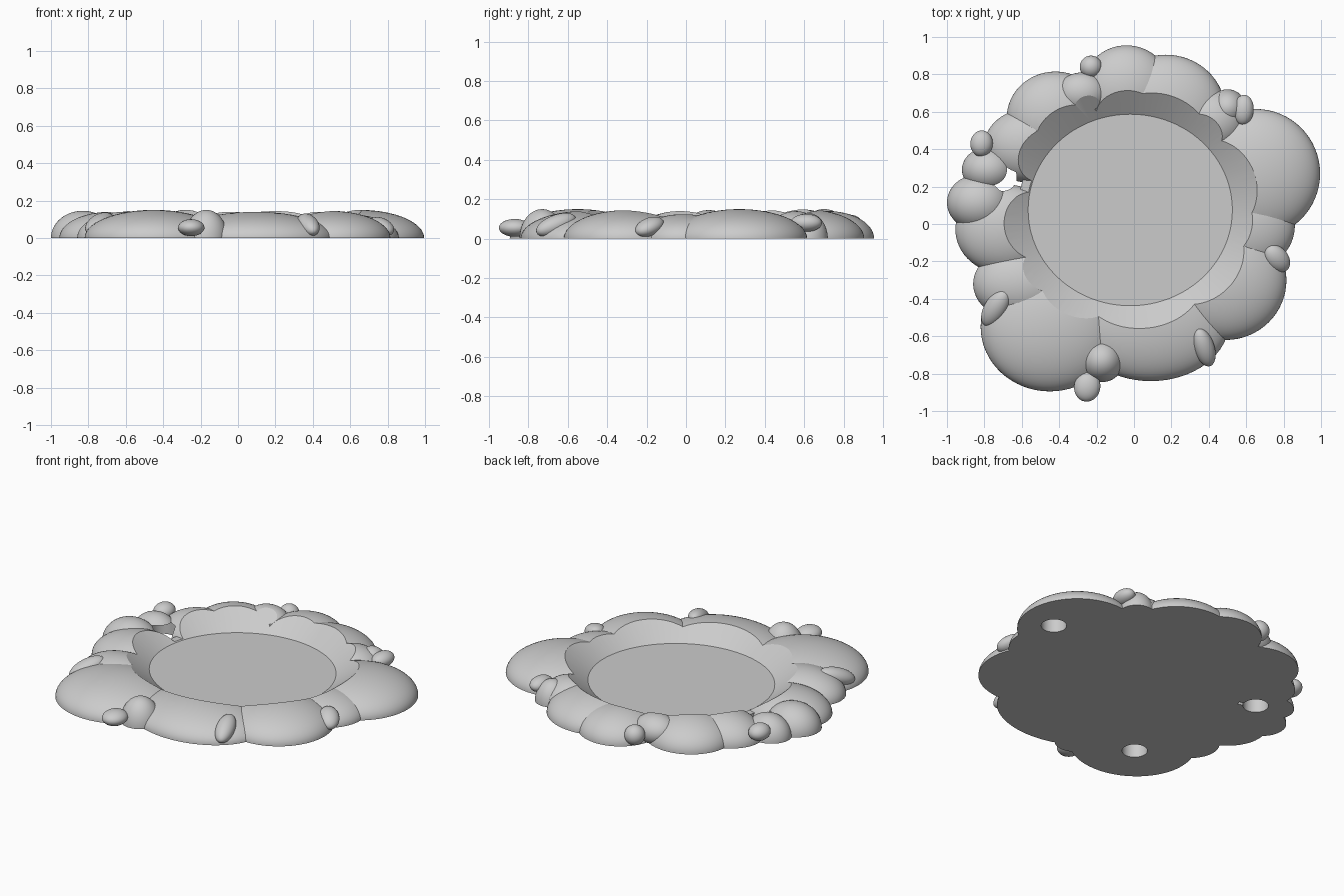
import bpy
import math

if "Cube" in bpy.data.objects:
    bpy.data.objects.remove(bpy.data.objects["Cube"], do_unlink=True)

grey = bpy.data.materials.new("stone_grey")
grey.use_nodes = True
grey.diffuse_color = (0.6, 0.6, 0.6, 1)
grey.node_tree.nodes["Principled BSDF"].inputs["Base Color"].default_value = (0.6, 0.6, 0.6, 1)

CENTRE = (-0.02, 0.075)     # middle of the bowl
FLOOR = 0.045               # height of the bowl floor


def finish(name, scale=(1, 1, 1)):
    ob = bpy.context.object
    ob.name = name
    ob.scale = scale
    bpy.ops.object.transform_apply(location=False, rotation=False, scale=True)
    ob.data.materials.append(grey)
    return ob


def puff(name, x, y, rx, ry, h, z=0.0, turn=0, tilt=0):
    bpy.ops.mesh.primitive_uv_sphere_add(segments=64, ring_count=32, location=(x, y, z))
    ob = finish(name, (rx, ry, h))
    ob.rotation_euler = (0, math.radians(tilt), math.radians(turn))
    return ob


def cone(name, x, y, z, r1, r2, depth, scale=(1, 1, 1), sides=96):
    bpy.ops.mesh.primitive_cone_add(vertices=sides, radius1=r1, radius2=r2, depth=depth,
                                    location=(x, y, z + depth / 2))
    return finish(name, scale)


# Bowl base that all puffs grow around
tray = cone("cloud_tray", *CENTRE, 0, 1, 1, 0.05, (0.6, 0.56, 1))

# Large domes: x, y, radius x, radius y, height
domes = [
    (-0.45, -0.55, 0.37, 0.345, 0.15), (0.09, -0.52, 0.42, 0.32, 0.14),
    (0.49, -0.30, 0.325, 0.32, 0.145), (0.60, -0.01, 0.26, 0.24, 0.125),
    (0.65, 0.27, 0.345, 0.345, 0.15), (0.17, 0.60, 0.32, 0.305, 0.15),
    (0.42, 0.55, 0.18, 0.17, 0.14), (-0.04, 0.72, 0.24, 0.235, 0.14),
    (-0.42, 0.57, 0.26, 0.245, 0.15), (-0.55, 0.42, 0.25, 0.20, 0.145),
    (-0.78, 0.29, 0.14, 0.12, 0.13), (-0.83, 0.115, 0.17, 0.15, 0.145),
    (-0.68, -0.03, 0.275, 0.24, 0.14), (-0.60, -0.32, 0.26, 0.20, 0.14),
    (-0.17, -0.73, 0.115, 0.115, 0.15), (0.50, 0.62, 0.10, 0.10, 0.13),
]
# Small raised nubs: as above, then z, turn, tilt
nubs = [
    (-0.74, -0.45, 0.115, 0.06, 0.05, 0.075, 58, -20), (-0.25, -0.87, 0.08, 0.07, 0.045, 0.055, 80, 0),
    (0.375, -0.66, 0.11, 0.055, 0.05, 0.07, 108, -20), (0.765, -0.185, 0.085, 0.06, 0.045, 0.06, -50, 20),
    (0.585, 0.61, 0.08, 0.055, 0.045, 0.08, 85, 0), (-0.815, 0.43, 0.07, 0.06, 0.05, 0.08, 85, 0),
    (-0.23, 0.84, 0.06, 0.06, 0.06, 0.06, 0, 0), (-0.28, 0.70, 0.13, 0.11, 0.09, 0.06, 0, 0),
]
puffs = [puff("dome", *d) for d in domes] + [puff("nub", *n) for n in nubs]

# Cutters: ground plane, sloped bowl, three round sockets underneath
bpy.ops.mesh.primitive_cube_add(size=4, location=(0, 0, -2))
cutters = [finish("ground_cutter")]
flare = 1 + 0.235 * 0.2 / 0.09
cutters.append(cone("bowl_cutter", *CENTRE, FLOOR, 1, flare, 0.2, (0.546, 0.512, 1)))
for x, y in ((0.775, 0.21), (-0.70, 0.25), (-0.50, -0.59)):
    cutters.append(cone("socket_cutter", x, y, -0.1, 0.073, 0.073, 0.19, sides=48))

# Combine everything into one solid
for ob, op in [(p, 'UNION') for p in puffs] + [(c, 'DIFFERENCE') for c in cutters]:
    ob.hide_render = True
    mod = tray.modifiers.new(op.lower(), 'BOOLEAN')
    mod.operation = op
    mod.solver = 'MANIFOLD'
    mod.object = ob
bpy.context.view_layer.update()
solid = bpy.data.meshes.new_from_object(tray.evaluated_get(bpy.context.evaluated_depsgraph_get()))
tray.modifiers.clear()
tray.data = solid
for ob in puffs + cutters:
    bpy.data.objects.remove(ob, do_unlink=True)

# One material, smooth puffs with sharp creases
solid.materials.clear()
solid.materials.append(grey)
for face in solid.polygons:
    face.material_index = 0
bpy.ops.object.select_all(action='DESELECT')
tray.select_set(True)
bpy.context.view_layer.objects.active = tray
bpy.ops.object.shade_smooth_by_angle(angle=math.radians(25))
